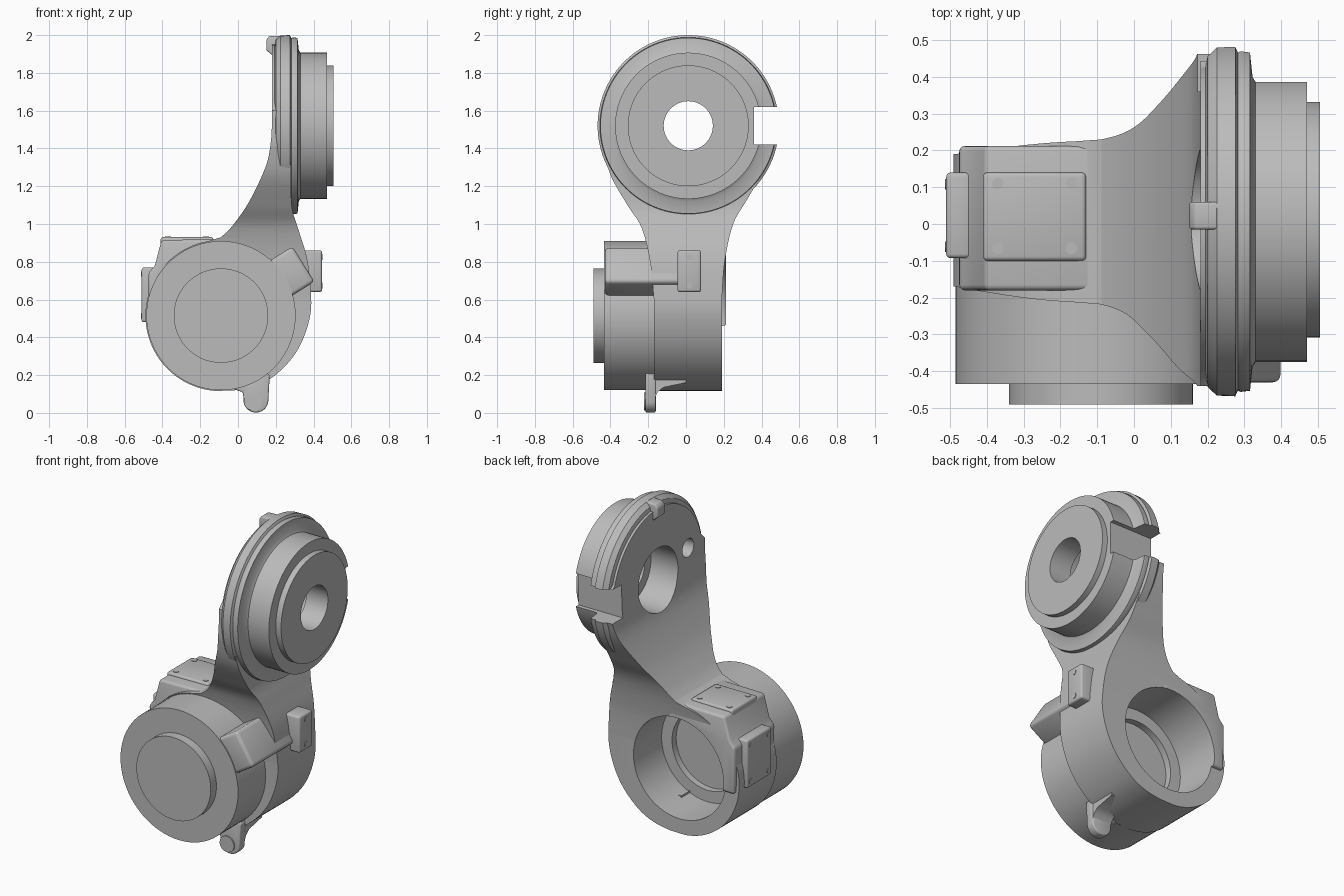
import bpy, bmesh, math
from mathutils import Vector, Matrix

if "Cube" in bpy.data.objects:
    bpy.data.objects.remove(bpy.data.objects["Cube"])

grey = bpy.data.materials.new("cast grey")
grey.use_nodes = True
grey.diffuse_color = (0.5, 0.5, 0.5, 1)
grey.node_tree.nodes["Principled BSDF"].inputs["Base Color"].default_value = (0.5, 0.5, 0.5, 1)

LOW = Vector((-0.09, 0, 0.515))    # lower bearing centre
UP = Vector((0, 0.012, 1.52))      # upper bearing centre


def activate(ob):
    bpy.ops.object.select_all(action="DESELECT")
    ob.select_set(True)
    bpy.context.view_layer.objects.active = ob


def finish(name, bm):
    bmesh.ops.recalc_face_normals(bm, faces=bm.faces)
    me = bpy.data.meshes.new(name)
    bm.to_mesh(me)
    bm.free()
    ob = bpy.data.objects.new(name, me)
    bpy.context.collection.objects.link(ob)
    me.materials.append(grey)
    return ob


def place(axis, u, v, t):
    return {"X": Vector((t, u, v)), "Y": Vector((u, t, v)), "Z": Vector((u, v, t))}[axis]


def prism(name, pts, axis, a, b):
    bm = bmesh.new()
    face = bm.faces.new([bm.verts.new(place(axis, u, v, a)) for u, v in pts])
    ext = bmesh.ops.extrude_face_region(bm, geom=[face])["geom"]
    verts = [g for g in ext if isinstance(g, bmesh.types.BMVert)]
    bmesh.ops.translate(bm, vec=place(axis, 0, 0, b - a), verts=verts)
    return finish(name, bm)


def lathe(name, prof, axis, centre, steps=72):
    """Spin (position, radius) points around an axis."""
    bm = bmesh.new()
    vs = [bm.verts.new(centre + place(axis, r, 0, t)) for t, r in prof]
    es = [bm.edges.new(p) for p in zip(vs, vs[1:])]
    bmesh.ops.spin(bm, geom=vs + es, cent=centre, axis=place(axis, 0, 0, 1),
                   angle=2 * math.pi, steps=steps)
    bmesh.ops.remove_doubles(bm, verts=bm.verts, dist=0.0001)
    return finish(name, bm)


def cylinder(name, axis, centre, r, a, b, steps=72):
    return lathe(name, [(a, 0), (a, r), (b, r), (b, 0)], axis, centre, steps)


def box(name, x, y, z):
    return prism(name, [(x[0], y[0]), (x[1], y[0]), (x[1], y[1]), (x[0], y[1])], "Z", *z)


def boolean(ob, tool, op="DIFFERENCE"):
    activate(ob)
    m = ob.modifiers.new("bool", "BOOLEAN")
    m.operation, m.object, m.solver = op, tool, "EXACT"
    bpy.ops.object.modifier_apply(modifier=m.name)
    bpy.data.objects.remove(tool)


def bevel(ob, width):
    activate(ob)
    m = ob.modifiers.new("bevel", "BEVEL")
    m.width, m.segments, m.limit_method = width, 3, "ANGLE"
    bpy.ops.object.modifier_apply(modifier=m.name)


def arc(cu, cv, r, a, b, n=40):
    angles = [math.radians(a + (b - a) * i / n) for i in range(n + 1)]
    return [(cu + r * math.cos(t), cv + r * math.sin(t)) for t in angles]


def spline(pts, n=6):
    """Smooth curve through the points."""
    p = [Vector(q) for q in [pts[0]] + pts + [pts[-1]]]
    out = []
    for a, b, c, d in zip(p, p[1:], p[2:], p[3:]):
        for i in range(n):
            t = i / n
            out.append(tuple(0.5 * (2 * b + (c - a) * t + (2 * a - 5 * b + 4 * c - d) * t * t
                                    + (3 * b - a - 3 * c + d) * t ** 3)))
    return out + [pts[-1]]


# Arm body: side profile intersected with the flaring outline
neck = [(0.18, 1.98), (0.18, 1.75), (0.18, 1.55), (0.172, 1.42), (0.145, 1.3),
        (0.06, 1.12), (-0.03, 0.99), (-0.09, 0.93)]
belly = [(-0.03, 0.118), (0.07, 0.135), (0.17, 0.18), (0.27, 0.27), (0.34, 0.38), (0.383, 0.52),
         (0.385, 0.65), (0.365, 0.82), (0.32, 0.97), (0.287, 1.08), (0.28, 1.2)]
side = spline(neck) + arc(LOW.x, LOW.z, 0.4, 100, 265) + spline(belly) + [(0.28, 1.98)]
back_edge = [(0.19, 0.6), (0.205, 0.8), (0.25, 1.0), (0.33, 1.14), (0.42, 1.3), (0.462, 1.42)]
front_edge = [(-0.44, 1.42), (-0.4, 1.26), (-0.31, 1.1), (-0.235, 0.98), (-0.19, 0.8), (-0.17, 0.6)]
outline = ([(0.19, 0)] + spline(back_edge) + [(0.462, 1.6)] + arc(UP.y, UP.z, 0.43, 16, 164)
           + [(-0.44, 1.6)] + spline(front_edge) + [(-0.17, 0)])
body = prism("arm_body", side, "Y", -0.7, 0.7)
boolean(body, prism("cutter", outline, "X", -0.7, 0.7), "INTERSECT")

# Raised housing shoulder behind the cover plates
shoulder = prism("housing_shoulder", [(-0.47, 0.46), (-0.475, 0.74), (-0.44, 0.78), (-0.405, 0.915),
                                      (-0.06, 0.92), (0.02, 0.7), (-0.2, 0.46)], "Y", -0.18, 0.212)
bevel(shoulder, 0.015)

# Lower bore through the body and shoulder
for part in (body, shoulder):
    boolean(part, cylinder("cutter", "Y", LOW, 0.31, -0.7, 0.7))

# Lower drum with front cap and stepped floor
drum = lathe("lower_drum", [(-0.12, 0), (-0.12, 0.24), (-0.08, 0.24), (-0.08, 0.395), (-0.435, 0.395),
                            (-0.435, 0.25), (-0.49, 0.25), (-0.49, 0)], "Y", LOW)

# Upper flange, boss and bore
hub_profile = [(0.19, 0.19), (0.19, 0.41), (0.2, 0.455), (0.225, 0.478), (0.275, 0.48), (0.282, 0.465),
               (0.29, 0.468), (0.315, 0.465), (0.322, 0.4), (0.33, 0.387), (0.47, 0.387), (0.47, 0.32),
               (0.505, 0.32), (0.505, 0.13), (0.36, 0.13), (0.36, 0.19), (0.19, 0.19)]
hub = lathe("upper_hub", hub_profile, "X", UP, 96)
boolean(body, cylinder("cutter", "X", UP, 0.19, -0.5, 0.7))

# Edge slot and small blind hole beside the bore
for part in (body, hub):
    boolean(part, box("cutter", (-0.3, 0.7), (0.36, 0.7), (1.42, 1.62)))
    boolean(part, cylinder("cutter", "X", UP + Vector((0, -0.29, 0.08)), 0.055, -0.3, 0.27, 32))

# Locating tab at the top of the flange
tab = prism("top_tab", [(0.15, 1.92), (0.18, 1.895), (0.2, 1.86), (0.27, 1.86), (0.27, 1.998),
                        (0.165, 1.995), (0.15, 1.975)], "Y", -0.015, 0.06)
bevel(tab, 0.008)

# Cover plates
plates = [box("top_cover", (-0.41, -0.13), (-0.1, 0.14), (0.88, 0.93)),
          box("side_cover", (-0.51, -0.44), (-0.093, 0.14), (0.48, 0.77)),
          box("connector_block", (0.3, 0.445), (-0.045, 0.08), (0.64, 0.86))]
for plate in plates:
    bevel(plate, 0.012)

# Bolt heads
for i in (-1, 1):
    for j in (-1, 1):
        cylinder("top_bolt", "Z", Vector((-0.27 + i * 0.1, 0.022 + j * 0.088, 0)), 0.016, 0.925, 0.933, 20)
        cylinder("side_bolt", "X", Vector((0, 0.023 + i * 0.085, 0.625 + j * 0.11)), 0.014, -0.513, -0.505, 20)
    cylinder("connector_bolt", "X", Vector((0, 0.018, 0.75 + i * 0.075)), 0.016, 0.44, 0.448, 20)

# Cable duct lying tangent to the drum
duct = box("cable_duct", (0.34, 0.515), (-0.43, 0.0), (-0.11, 0.11))
bevel(duct, 0.02)
duct.data.transform(Matrix.Translation(LOW) @ Matrix.Rotation(math.radians(-32), 4, "Y"))

# Bottom lug with round end and a web back to the housing
lug = prism("bottom_lug", arc(0.095, 0.068, 0.066, 170, 350, 20) + [(0.168, 0.2), (0.1, 0.25), (-0.04, 0.2),
                                                                 (-0.02, 0.125), (0.025, 0.11)], "Y", -0.215, -0.16)
bevel(lug, 0.008)
web = prism("lug_web", [(-0.17, 0.07), (-0.15, 0.11), (-0.12, 0.135), (0.0, 0.16), (0.0, 0.24),
                        (-0.2, 0.24), (-0.2, 0.07)], "X", 0.03, 0.16)
cylinder("lug_boss", "Y", Vector((0.08, 0, 0.06)), 0.048, -0.222, -0.2, 32)

for ob in list(bpy.context.scene.objects):
    if ob.type == "MESH":
        activate(ob)
        bpy.ops.object.shade_smooth_by_angle(angle=math.radians(30))
